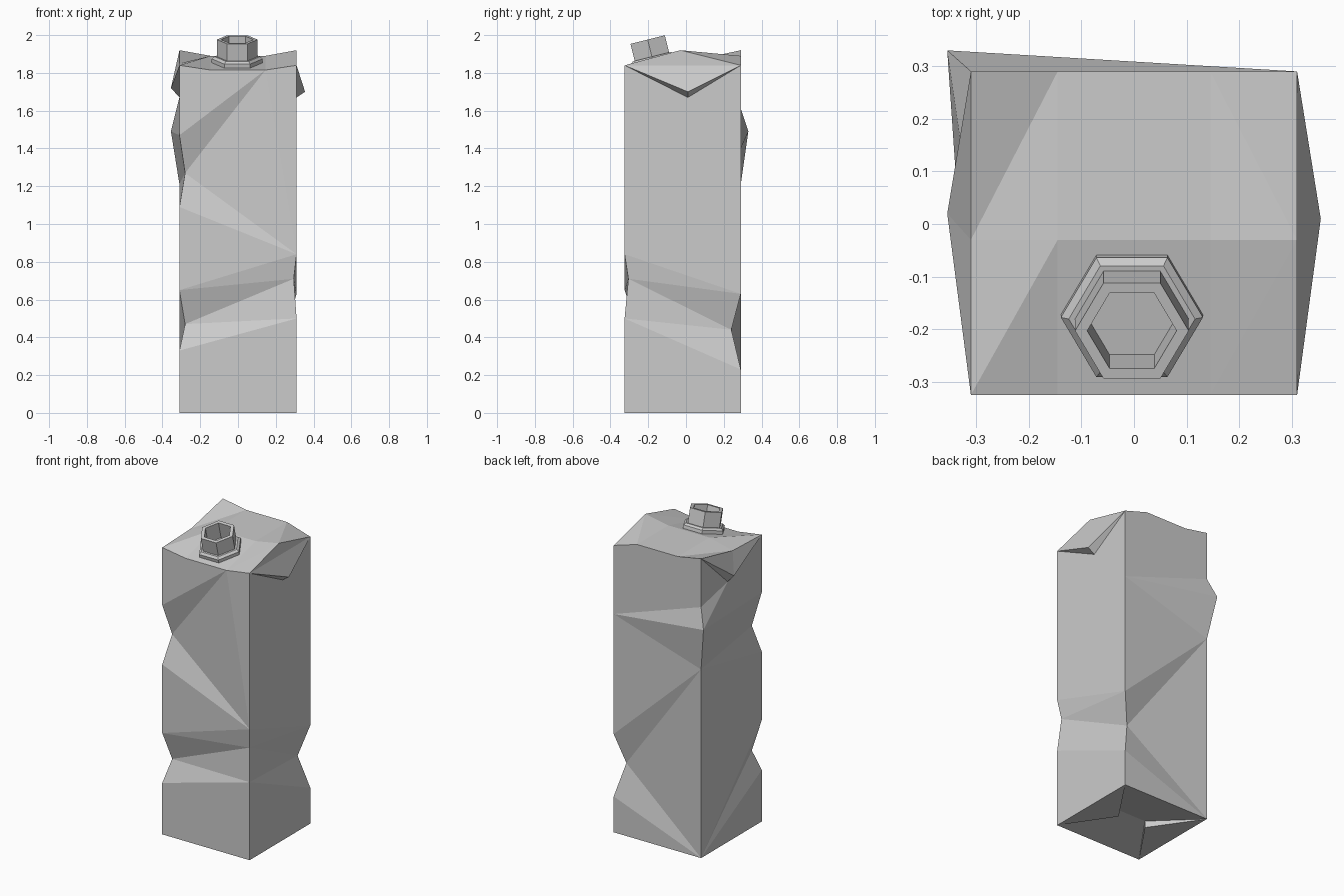
import bpy, bmesh, math
from mathutils import Vector, Matrix

cube = bpy.data.objects.get("Cube")
if cube:
    bpy.data.objects.remove(cube, do_unlink=True)

# Single material
grey = bpy.data.materials.new("carton_grey")
grey.use_nodes = True
colour = (0.6, 0.6, 0.6, 1)
grey.diffuse_color = colour
grey.node_tree.nodes["Principled BSDF"].inputs["Base Color"].default_value = colour

RIGHT, LEFT, FRONT, BACK = 0.31, -0.31, -0.325, 0.29
FOLD = 0.145      # half width of the flat part of the lid
RIDGE = -0.03     # y of the lid ridge


def finish(bm, name):
    bmesh.ops.recalc_face_normals(bm, faces=bm.faces)
    mesh = bpy.data.meshes.new(name)
    bm.to_mesh(mesh)
    bm.free()
    mesh.materials.append(grey)
    obj = bpy.data.objects.new(name, mesh)
    bpy.context.collection.objects.link(obj)
    return obj


bm = bmesh.new()


def vert(x, y, z):
    return bm.verts.new((x, y, z))


def face(*verts):
    bm.faces.new(verts)


def column(x, y, heights, dents):
    """Corner edge of the carton; dents maps an index to an (x, y) shift."""
    points = []
    for i, z in enumerate(heights):
        dx, dy = dents.get(i, (0, 0))
        points.append(vert(x + dx, y + dy, z))
    return points


def strip(a, b, steps):
    """Crumpled wall: triangles climbing column a or column b in turn."""
    i = j = 0
    for step in steps:
        if step == "a":
            face(a[i], a[i + 1], b[j])
            i += 1
        else:
            face(a[i], b[j + 1], b[j])
            j += 1


# Corner edges with their dents and one outward bulge
dent = (0.03, 0.058)
fl = column(LEFT, FRONT, (0, 0.33, 0.47, 0.65, 1.09, 1.27, 1.47, 1.84), {2: dent, 5: dent})
fr = column(RIGHT, FRONT, (0, 0.5, 0.71, 0.84, 1.84), {2: (-0.015, 0.02)})
br = column(RIGHT, BACK, (0, 0.23, 0.44, 0.63, 1.4, 1.84), {2: (-0.055, -0.05)})
bl = column(LEFT, BACK, (0, 1.21, 1.49, 1.61, 1.92), {2: (-0.045, 0.04)})

# Lid fold points: front edge, ridge and back edge
front_l, front_r = [vert(s * FOLD, FRONT, 1.815) for s in (-1, 1)]
mid_l, mid_r = [vert(s * FOLD, RIDGE, 1.89) for s in (-1, 1)]
back_l, back_r = [vert(s * FOLD, BACK, 1.89) for s in (-1, 1)]
ridge_l = vert(LEFT, RIDGE, 1.85)
ridge_r = vert(RIGHT, RIDGE, 1.92)

# Folded ear points: where each ear meets the wall, and its tip
base_l, tip_l = vert(LEFT, 0.02, 1.67), vert(-0.355, 0.02, 1.72)
base_r, tip_r = vert(RIGHT, 0.01, 1.67), vert(0.355, 0.01, 1.7)

# Front wall
strip(fl, fr[:4] + [front_r], "baababaaba")
face(fl[6], fl[7], front_l, front_r)
face(fr[3], front_r, fr[4])

# Wall on +x
strip(fr, br, "bababa")
face(fr[3], fr[4], base_r, br[5], br[4], br[3])

# Back wall
strip(br, bl, "aabaabb")
face(br[4], br[5], back_r, back_l, bl[4], bl[3])

# Wall on -x
strip(bl, fl, "bbbabbab")
face(bl[2], bl[3], base_l)
face(bl[2], base_l, fl[6])
face(bl[3], bl[4], base_l)
face(fl[6], base_l, fl[7])

# Ears and gable ends
for p, q, base, tip in ((fl[7], bl[4], base_l, tip_l), (fr[4], br[5], base_r, tip_r)):
    face(p, tip, base)
    face(q, tip, base)
face(fl[7], ridge_l, tip_l)
face(ridge_l, bl[4], tip_l)
face(fr[4], br[5], tip_r)
face(fr[4], br[5], ridge_r)

# Lid, front slope
face(fl[7], front_l, mid_l)
face(front_l, front_r, mid_r, mid_l)
face(front_r, fr[4], ridge_r)
face(front_r, ridge_r, mid_r)
# Lid, back slope
face(mid_l, mid_r, back_r, back_l)
face(mid_r, ridge_r, back_r)
face(ridge_r, br[5], back_r)
# Lid, sagging left end
face(fl[7], mid_l, ridge_l)
face(mid_l, back_l, ridge_l)
face(ridge_l, back_l, bl[4])

# Base with two flaps tucked under a raised seam
seam = []
for x, p, q in ((-0.1, fl[0], bl[0]), (0.1, fr[0], br[0])):
    low, high = vert(x, -0.02, 0.002), vert(x, -0.02, 0.045)
    face(p, q, low)
    face(p, low, high)
    face(q, low, high)
    seam.append(high)
face(fl[0], fr[0], seam[1], seam[0])
face(bl[0], br[0], seam[1], seam[0])
finish(bm, "carton_body")

# Hexagonal spout: flange, tube and recessed opening from one profile
profile = ((0.135, -0.01), (0.135, 0.023), (0.12, 0.035), (0.108, 0.035),
           (0.108, 0.128), (0.085, 0.128), (0.085, 0.02))
bm = bmesh.new()
rings = []
for r, z in profile:
    angles = [math.tau * k / 6 for k in range(6)]
    rings.append([vert(r * math.cos(t), r * math.sin(t), z) for t in angles])
for lower, upper in zip(rings, rings[1:]):
    for k in range(6):
        n = (k + 1) % 6
        face(lower[k], lower[n], upper[n], upper[k])
face(*rings[0])
face(*rings[-1])
spout = finish(bm, "spout")
spout.matrix_world = Matrix.Translation(Vector((-0.004, -0.172, 1.852))) @ Matrix.Rotation(math.radians(14), 4, "X")
